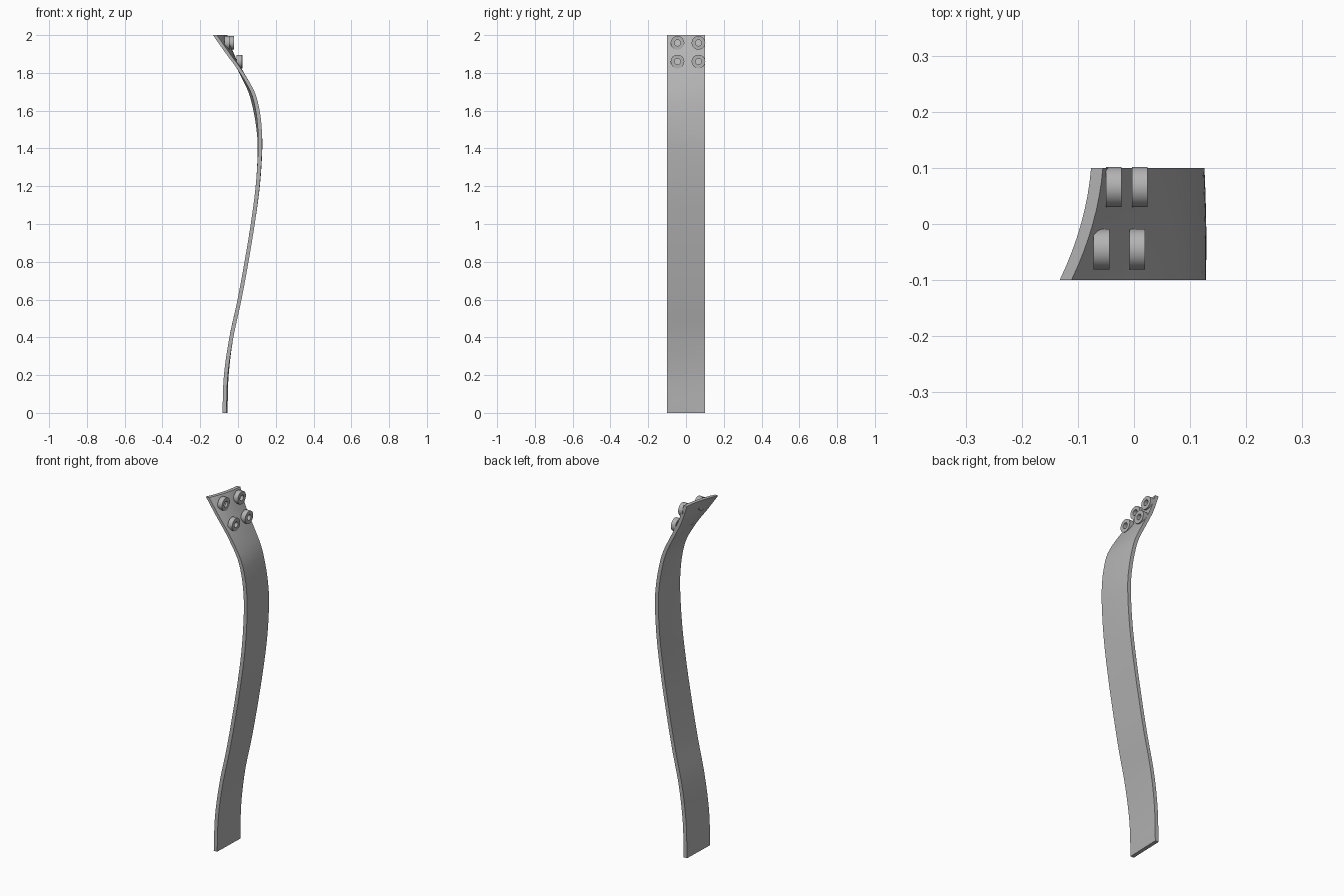
import bpy
import bmesh
from math import cos, sin, tau

cube = bpy.data.objects.get("Cube")
if cube:
    bpy.data.objects.remove(cube, do_unlink=True)

grey = bpy.data.materials.new("plain_grey")
grey.use_nodes = True
colour = (0.45, 0.45, 0.45, 1)
grey.diffuse_color = colour
grey.node_tree.nodes["Principled BSDF"].inputs["Base Color"].default_value = colour

HALF_WIDTH = 0.1
HALF_THICK = 0.0105
ROWS, COLS = 80, 8

# Strip stations: height, centre x, twist across the width, crosswise bow
STATIONS = [
    (0, -0.069, 0.03, 0), (0.2, -0.062, 0.02, 0), (0.4, -0.035, 0, 0),
    (0.6, 0.008, 0, 0), (0.8, 0.045, 0, 0), (1.0, 0.078, 0, 0),
    (1.2, 0.104, 0, 0.001), (1.4, 0.116, -0.01, 0.002),
    (1.5, 0.112, -0.035, 0.002), (1.6, 0.098, -0.06, 0.002),
    (1.7, 0.071, -0.06, 0.002), (1.82, 0.007, 0, 0.003),
    (1.9, -0.042, 0.1, 0.006), (2.0, -0.094, 0.28, 0.01),
]


def tangent(i, k):
    a = STATIONS[max(i - 1, 0)]
    b = STATIONS[min(i + 1, len(STATIONS) - 1)]
    return (b[k] - a[k]) / (b[0] - a[0])


def station(z):
    """Smooth interpolation of centre, twist and bow at a height."""
    i = max(j for j in range(len(STATIONS) - 1) if STATIONS[j][0] <= z)
    a, b = STATIONS[i], STATIONS[i + 1]
    h = b[0] - a[0]
    t = (z - a[0]) / h
    s = t * t * (3 - 2 * t)
    return [a[k] + (b[k] - a[k]) * s
            + h * t * (1 - t) * ((1 - t) * tangent(i, k) - t * tangent(i + 1, k))
            for k in (1, 2, 3)]


def finish(name, bm):
    bmesh.ops.recalc_face_normals(bm, faces=bm.faces)
    mesh = bpy.data.meshes.new(name)
    bm.to_mesh(mesh)
    bm.free()
    mesh.materials.append(grey)
    obj = bpy.data.objects.new(name, mesh)
    bpy.context.collection.objects.link(obj)
    bpy.ops.object.select_all(action="DESELECT")
    obj.select_set(True)
    bpy.context.view_layer.objects.active = obj
    bpy.ops.object.shade_smooth_by_angle(angle=0.6)
    return obj


# Curved, twisted strip: closed cross-sections bridged up the height
bm = bmesh.new()
rings = []
for r in range(ROWS + 1):
    z = 2 * r / ROWS
    centre, twist, bow = station(z)
    near, far = [], []
    for c in range(COLS + 1):
        u = 2 * c / COLS - 1
        y = u * HALF_WIDTH
        x = centre + twist * y + bow * (1 - u * u)
        near.append(bm.verts.new((x + HALF_THICK, y, z)))
        far.append(bm.verts.new((x - HALF_THICK, y, z)))
    rings.append(near + far[::-1])
count = len(rings[0])
for low, high in zip(rings, rings[1:]):
    for i in range(count):
        j = (i + 1) % count
        bm.faces.new((low[i], low[j], high[j], high[i]))
for ring in (rings[0], rings[-1]):
    for i in range(COLS):
        bm.faces.new((ring[i], ring[i + 1], ring[count - 2 - i], ring[count - 1 - i]))
finish("curved_strip", bm)


# Ring spacers with a through hole, axis along x
def spacer(name, x, y, z, length=0.028, outer=0.036, inner=0.016, sides=40):
    bm = bmesh.new()
    profile = [(-1, inner), (1, inner), (1, outer), (-1, outer)]
    loops = []
    for i in range(sides):
        a = tau * i / sides
        loops.append([bm.verts.new((x + e * length / 2, y + rad * cos(a), z + rad * sin(a)))
                      for e, rad in profile])
    for i in range(sides):
        p, q = loops[i], loops[(i + 1) % sides]
        for k in range(4):
            m = (k + 1) % 4
            bm.faces.new((p[k], p[m], q[m], q[k]))
    finish(name, bm)


spacer("upper_front_spacer", -0.058, -0.045, 1.959)
spacer("upper_back_spacer", -0.036, 0.066, 1.959)
spacer("lower_front_spacer", 0.006, -0.045, 1.86)
spacer("lower_back_spacer", 0.01, 0.066, 1.86)
